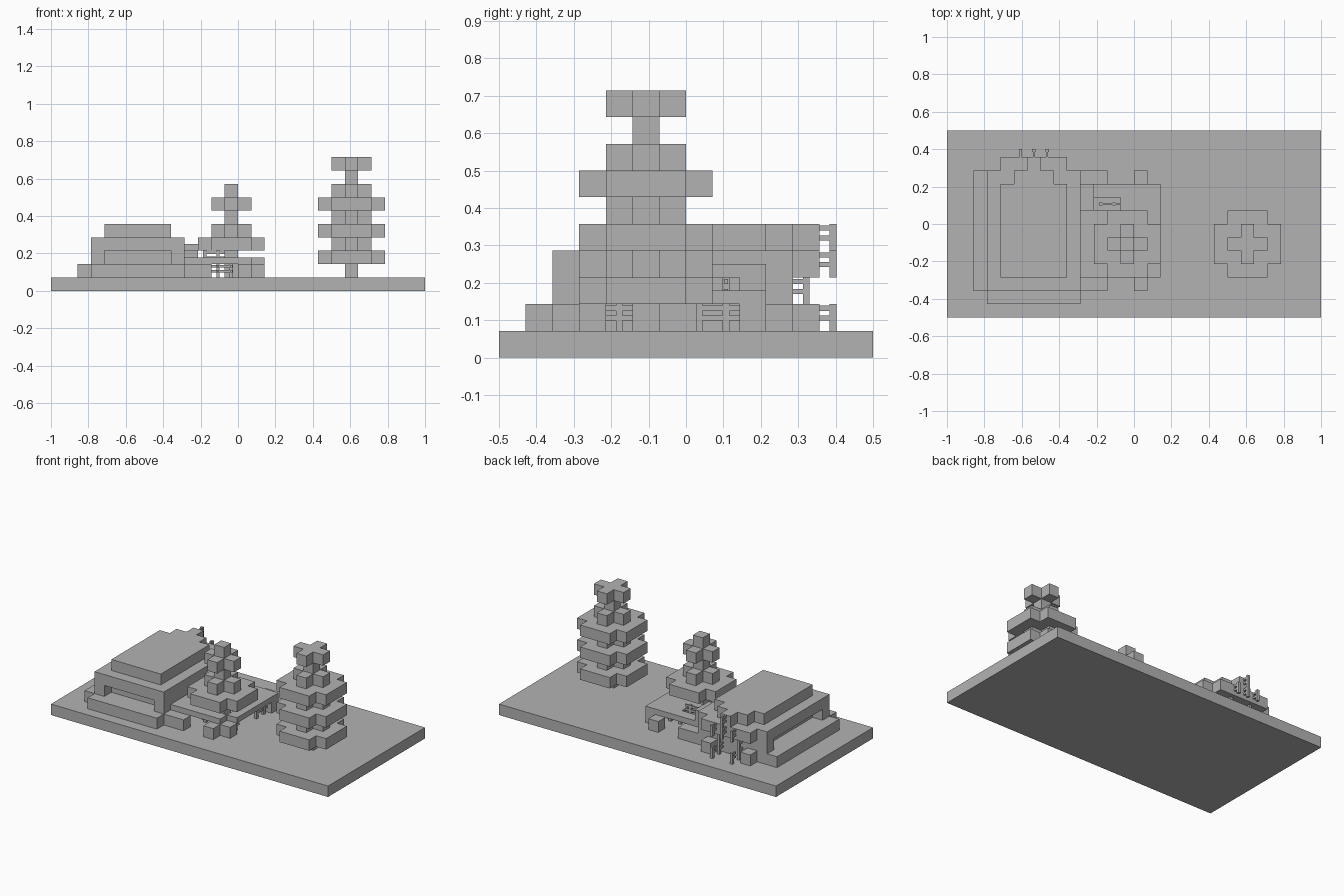
import bpy
import bmesh

cube = bpy.data.objects.get("Cube")
if cube:
    bpy.data.objects.remove(cube, do_unlink=True)

U = 1 / 14  # edge of one block

stone = bpy.data.materials.new("plain grey")
stone.use_nodes = True
GREY = (0.45, 0.45, 0.45, 1)
stone.diffuse_color = GREY
stone.node_tree.nodes["Principled BSDF"].inputs["Base Color"].default_value = GREY


def finish(name, bm):
    """Move from block units to scene units and link the object."""
    for v in bm.verts:
        v.co = ((v.co.x - 14) * U, (v.co.y - 7) * U, v.co.z * U)
    mesh = bpy.data.meshes.new(name)
    bm.to_mesh(mesh)
    bm.free()
    mesh.materials.append(stone)
    obj = bpy.data.objects.new(name, mesh)
    bpy.context.collection.objects.link(obj)


def add_box(bm, x0, x1, y0, y1, z0, z1):
    made = bmesh.ops.create_cube(bm, size=1)
    for v in made["verts"]:
        v.co = (x1 if v.co.x > 0 else x0, y1 if v.co.y > 0 else y0, z1 if v.co.z > 0 else z0)


def boxes(name, *spans):
    bm = bmesh.new()
    for span in spans:
        add_box(bm, *span)
    finish(name, bm)


def block(x0, x1, y0, y1, z0, z1):
    """All cells from the first index up to, not including, the last."""
    return {(x, y, z) for x in range(x0, x1) for y in range(y0, y1) for z in range(z0, z1)}


def voxels(name, cells):
    """Skin a set of cells, keeping only the exposed faces."""
    bm = bmesh.new()
    for cell in cells:
        for axis in range(3):
            for side in (0, 1):
                near = list(cell)
                near[axis] += 2 * side - 1
                if tuple(near) in cells:
                    continue
                corners = []
                for a, b in ((0, 0), (1, 0), (1, 1), (0, 1)):
                    p = list(cell)
                    p[axis] += side
                    p[(axis + 1) % 3] += a
                    p[(axis + 2) % 3] += b
                    corners.append(bm.verts.new(p))
                bm.faces.new(corners if side else corners[::-1])
    bmesh.ops.remove_doubles(bm, verts=bm.verts, dist=0.001)
    bmesh.ops.dissolve_limit(bm, angle_limit=0.01, verts=bm.verts, edges=bm.edges)
    finish(name, bm)


def plus(x, y, z):
    return block(x - 1, x + 2, y, y + 1, z, z + 1) | block(x, x + 1, y - 1, y + 2, z, z + 1)


def disc(x, y, z):
    return block(x - 2, x + 3, y - 1, y + 2, z, z + 1) | block(x - 1, x + 2, y - 2, y + 3, z, z + 1)


def fence(bm, x, y, z, arms):
    """Centre post with two rails towards each named neighbour."""
    cx, cy = x + 0.5, y + 0.5
    add_box(bm, cx - 0.125, cx + 0.125, cy - 0.125, cy + 0.125, z, z + 1)
    for dx, dy in arms:
        ex, ey = cx + dx / 2, cy + dy / 2
        wx, wy = (0, 0.07) if dx else (0.07, 0)
        for low in (0.38, 0.75):
            add_box(bm, min(cx, ex) - wx, max(cx, ex) + wx,
                    min(cy, ey) - wy, max(cy, ey) + wy, z + low, z + low + 0.19)


def fences(name, posts):
    bm = bmesh.new()
    for x, y, z, arms in posts:
        fence(bm, x, y, z, arms)
    finish(name, bm)


LEFT, RIGHT, FRONT, BACK = (-1, 0), (1, 0), (0, -1), (0, 1)

# ground slab
boxes("ground", (0, 28, 0, 14, 0, 1))

# tall tree: alternating discs and crosses, bare stem, cross on top
tall = block(22, 23, 5, 6, 1, 10) | plus(22, 5, 9)
for level in (2, 4, 6):
    tall |= disc(22, 5, level) | plus(22, 5, level + 1)
voxels("tall_tree", tall)

# small tree rising through the courtyard
small = block(13, 14, 5, 6, 1, 8) | disc(13, 5, 3) | plus(13, 5, 4) | plus(13, 5, 6)
voxels("small_tree", small)

# house: plinth, recessed window band, eaves and roof
voxels("house_base", block(2, 10, 2, 11, 1, 2) | block(3, 10, 1, 2, 1, 2))
walls = block(4, 10, 3, 11, 2, 3)
for x in (3, 9):
    for y in (2, 10):
        walls |= block(x, x + 1, y, y + 1, 2, 3)
voxels("house_walls", walls)
voxels("house_eaves", block(3, 10, 2, 11, 3, 4) | block(4, 9, 11, 12, 3, 4))
voxels("house_roof", block(4, 9, 3, 10, 4, 5) | block(5, 8, 10, 11, 4, 5)
       | block(6, 7, 11, 12, 4, 5))

# porch blocks and trellis at the back
voxels("porch_blocks", block(4, 5, 11, 12, 1, 2) | block(8, 9, 11, 12, 1, 2))
fences("back_trellis", [(x, 12, 3, [FRONT]) for x in (5, 6, 7)] + [(6, 12, 4, [FRONT])]
       + [(x, 11, 2, [FRONT]) for x in (5, 7)]
       + [(x, y, 1, [FRONT]) for x in (5, 7) for y in (11, 12)])

# courtyard ring of low blocks
ring = set()
for y in (2, 10):
    ring |= block(10, 12, y, y + 1, 1, 2) | block(14, 15, y, y + 1, 1, 2)
for y in (3, 9):
    ring |= block(10, 11, y, y + 1, 1, 2) | block(15, 16, y, y + 1, 1, 2)
voxels("courtyard_ring", ring)

# half-height canopy slabs and the step up to the house
boxes("canopy",
      (11, 15, 7, 8, 2, 2.5), (11, 15, 9, 10, 2, 2.5), (13, 15, 8, 9, 2, 2.5),
      (15, 16, 4, 10, 2, 2.5), (11, 15, 3, 4, 2, 2.5), (11, 12, 4, 7, 2, 2.5))
boxes("canopy_step", (10, 11, 3, 10, 2, 2.5), (10, 11, 8, 9, 3, 3.5),
      (10, 11, 9, 10, 2.5, 3.5))

# fences under the canopy
fences("courtyard_fence",
       [(12, 4, 1, [RIGHT, FRONT]), (13, 4, 1, [LEFT, FRONT]),
        (12, 8, 1, [LEFT, RIGHT]), (13, 8, 1, [LEFT, RIGHT]), (14, 8, 1, [LEFT, BACK]),
        (15, 4, 1, [FRONT, BACK]), (15, 7, 1, [BACK]), (15, 8, 1, [FRONT, BACK]),
        (12, 8, 2, [LEFT, RIGHT]), (11, 8, 2, [RIGHT]), (11, 8, 1, [RIGHT])])
